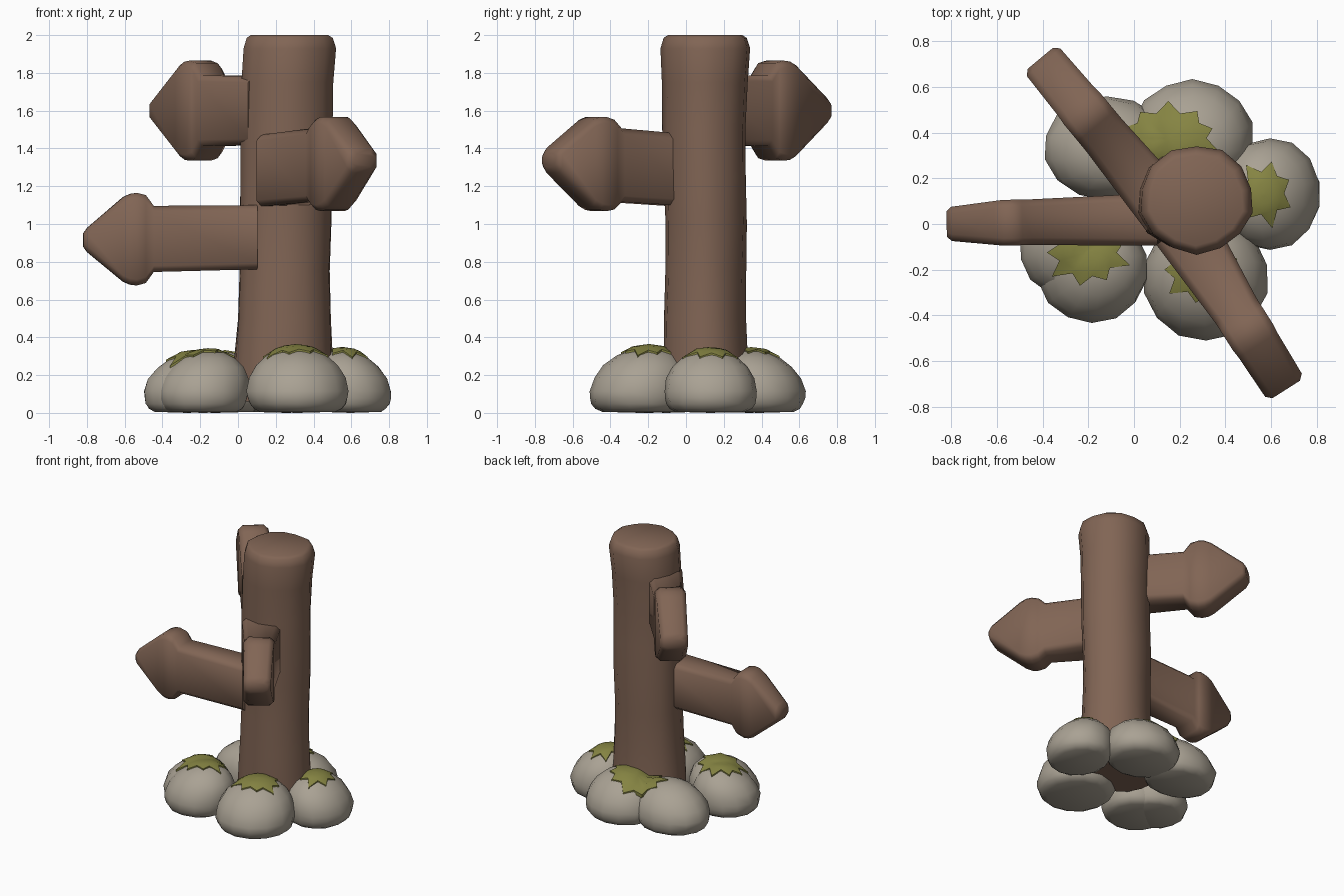
import bpy, bmesh, math, random
from mathutils import Vector
from mathutils.bvhtree import BVHTree

random.seed(4)
cube = bpy.data.objects.get("Cube")
if cube:
    bpy.data.objects.remove(cube, do_unlink=True)


def material(name, rgb):
    m = bpy.data.materials.new(name)
    m.use_nodes = True
    m.diffuse_color = (*rgb, 1)
    bsdf = m.node_tree.nodes["Principled BSDF"]
    bsdf.inputs["Base Color"].default_value = (*rgb, 1)
    bsdf.inputs["Roughness"].default_value = 0.9
    return m


WOOD = material("brown wood", (0.22, 0.13, 0.09))
STONE = material("grey stone", (0.40, 0.36, 0.295))
MOSS = material("olive moss", (0.235, 0.23, 0.055))


def finish(name, bm, mat, angle):
    bmesh.ops.recalc_face_normals(bm, faces=bm.faces)
    mesh = bpy.data.meshes.new(name)
    bm.to_mesh(mesh)
    bm.free()
    mesh.materials.append(mat)
    ob = bpy.data.objects.new(name, mesh)
    bpy.context.collection.objects.link(ob)
    bpy.ops.object.select_all(action="DESELECT")
    ob.select_set(True)
    bpy.context.view_layer.objects.active = ob
    bpy.ops.object.shade_smooth_by_angle(angle=math.radians(angle))


def loft(name, rings, mat, angle):
    """Skin a list of equal-length point rings and cap both ends."""
    bm = bmesh.new()
    loops = [[bm.verts.new(p) for p in ring] for ring in rings]
    n = len(loops[0])
    for a, b in zip(loops, loops[1:]):
        for i in range(n):
            j = (i + 1) % n
            bm.faces.new((a[i], a[j], b[j], b[i]))
    bm.faces.new(loops[0])
    bm.faces.new(loops[-1])
    finish(name, bm, mat, angle)


# Post: a knotty, slightly twisted trunk with a worn rim; rows are z, centre x, radius x, radius y
AXIS = Vector((0.26, 0.102, 0))


def trunk_ring(z, cx, rx, ry, sides=14):
    ring = []
    for i in range(sides):
        a = math.tau * (i + 0.5) / sides
        k = 1.01 + 0.045 * math.sin(3 * a + 4 * z) * math.cos(2 * a - 2.5 * z)
        ring.append((cx + rx * k * math.cos(a), AXIS.y + ry * k * math.sin(a), z))
    return ring


trunk = [(0.06, 0.235, 0.27, 0.23), (0.3, 0.235, 0.26, 0.22), (0.5, 0.245, 0.247, 0.215),
         (0.75, 0.25, 0.24, 0.212), (1.0, 0.248, 0.245, 0.213), (1.25, 0.25, 0.245, 0.215),
         (1.5, 0.257, 0.243, 0.218), (1.75, 0.265, 0.243, 0.225), (1.93, 0.274, 0.245, 0.235),
         (1.985, 0.272, 0.228, 0.218), (2.0, 0.27, 0.205, 0.195)]
loft("post", [trunk_ring(*row) for row in trunk], WOOD, 60)


# Arrow boards: chamfered cross-sections lofted from the post to the tip
def board(name, start, tip, z, shaft, head, k, thick, tip_thick, base_thick, lean=0.0):
    s, t = Vector((*start, 0)), Vector((*tip, 0))
    along = (s - t).normalized()
    side = Vector((-along.y, along.x, 0))
    length = (s - t).length
    # distance from tip, half height, half thickness
    stations = [(0.0, 0.035, tip_thick * 0.75),
                (0.022, 0.065, tip_thick),
                (0.2 * k, head * 0.91, thick * 0.96),
                (0.235 * k, head * 0.98, thick),
                (0.27 * k, head, thick),
                (0.315 * k, head * 0.95, thick),
                (0.355 * k, shaft, thick),
                (length, shaft * 0.97, base_thick)]
    rings = []
    for d, h, w in stations:
        c = min(0.032, h * 0.5)
        e = min(0.032, w * 0.4)
        outline = [(w, h - c), (w - e, h), (e - w, h), (-w, h - c),
                   (-w, c - h), (e - w, -h), (w - e, -h), (w, c - h)]
        centre = t + along * d + Vector((0, 0, z + lean * (d / length)))
        rings.append([centre + side * u + Vector((0, 0, v)) for u, v in outline])
    loft(name, rings, WOOD, 62)


board("lower_board", (0.1, 0.02), (-0.82, 0.0), 0.915, 0.175, 0.245, 1.05,
      0.1, 0.075, 0.115, 0.015)
board("back_board", (0.15, 0.05), (-0.41, 0.725), 1.6, 0.187, 0.265, 1.22,
      0.105, 0.095, 0.125)
board("front_board", (0.215, -0.015), (0.666, -0.724), 1.338, 0.195, 0.25, 1.15,
      0.105, 0.095, 0.14, -0.055)

# Stones around the foot, leaning on the post: centre x, y, radius x, y, height
stones = {
    "front_stone": (0.315, -0.24, 0.275, 0.275, 0.35),
    "left_stone": (0.595, 0.13, 0.222, 0.248, 0.335),
    "back_stone": (0.255, 0.39, 0.268, 0.243, 0.335),
    "back_right_stone": (-0.12, 0.335, 0.275, 0.228, 0.325),
    "front_right_stone": (-0.185, -0.195, 0.245, 0.24, 0.33),
    "side_right_stone": (-0.27, -0.105, 0.235, 0.222, 0.32),
}
MID, LEAN = 0.115, 0.045
surfaces = []
for name, (x, y, rx, ry, top) in stones.items():
    inward = (AXIS - Vector((x, y, 0))).normalized()
    bm = bmesh.new()
    bmesh.ops.create_uvsphere(bm, u_segments=14, v_segments=10, radius=1)
    for v in bm.verts:
        k = 1 + random.uniform(-0.02, 0.012)
        flat = math.hypot(v.co.x, v.co.y)
        if v.co.z < -0.01 and flat > 0.01:
            k *= flat ** 0.25 / flat
        up = max(0.0, v.co.z)
        rise = top - MID if up else MID
        v.co = Vector((x + rx * v.co.x * k, y + ry * v.co.y * k, MID + rise * v.co.z))
        v.co += inward * LEAN * up
    surfaces.append(BVHTree.FromBMesh(bm))
    finish(name, bm, STONE, 60)


def stone_height(x, y):
    best = 0.24
    for tree in surfaces:
        hit = tree.ray_cast(Vector((x, y, 1)), Vector((0, 0, -1)))[0]
        if hit:
            best = max(best, hit.z)
    return best


# Moss: ragged star patches draped over the stones
def moss(name, cx, cy, rx, ry, points, notch):
    rings = []
    for f, lift in ((1.0, -0.015), (1.0, 0.011), (0.72, 0.015), (0.4, 0.015), (0.1, 0.015)):
        ring = []
        for i in range(points * 2):
            a = math.tau * i / (points * 2)
            jag = 1 + 0.09 * math.sin(5.3 * i) if i % 2 else notch
            r = f * (jag if f > 0.9 else 0.8)
            x, y = cx + rx * r * math.cos(a), cy + ry * r * math.sin(a)
            ring.append((x, y, stone_height(x, y) + lift))
        rings.append(ring)
    loft(name, rings, MOSS, 50)


moss("front_moss", 0.3, -0.2, 0.175, 0.15, 9, 0.74)
moss("left_moss", 0.575, 0.135, 0.125, 0.145, 7, 0.66)
moss("back_moss", 0.15, 0.375, 0.22, 0.15, 10, 0.76)
moss("right_moss", -0.205, -0.125, 0.185, 0.15, 9, 0.7)
